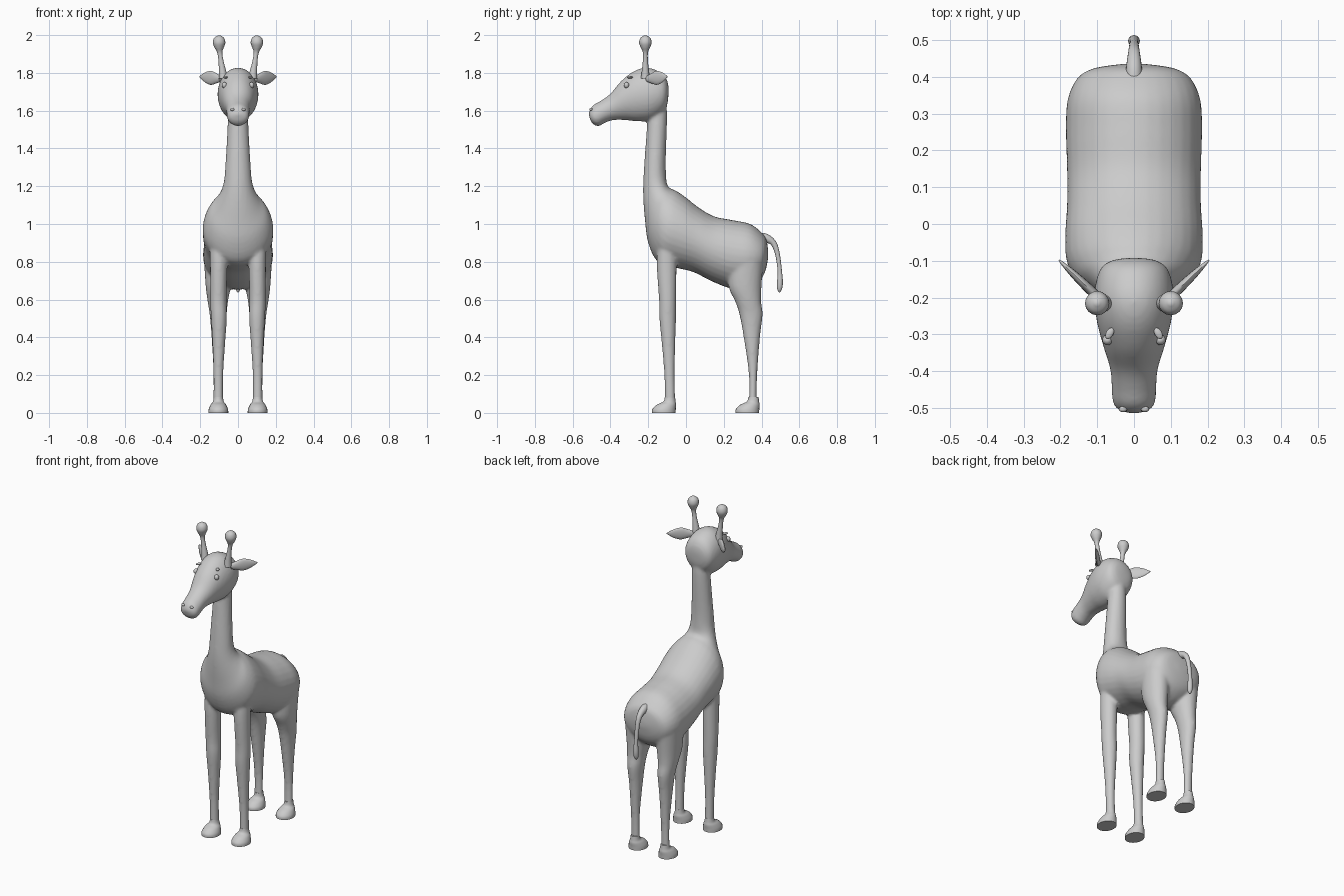
import bpy, bmesh, math
from mathutils import Vector, Matrix

STEPS = 4


def spline(a, b, c, d, t):
    return 0.5 * (2*b + (c-a)*t + (2*a-5*b+4*c-d)*t*t + (3*b-a-3*c+d)*t**3)


def loft(bm, rings, sides=24, mat=Matrix()):
    """Skin rings (y1, z1, y2, z2, half_width, x): each an ellipse spanning two profile points."""
    n = len(rings)
    fine = []
    for i in range(n - 1):
        q = [rings[max(0, min(n-1, i+k))] for k in (-1, 0, 1, 2)]
        fine += [[spline(*v, t / STEPS) for v in zip(*q)] for t in range(STEPS)]
    fine.append(rings[-1])
    loops = []
    for y1, z1, y2, z2, w, x in fine:
        c = Vector((x, (y1+y2)/2, (z1+z2)/2))
        u = Vector((0, (y1-y2)/2, (z1-z2)/2))
        loop = []
        for k in range(sides):
            a = 2 * math.pi * k / sides
            loop.append(bm.verts.new(mat @ (c + u*math.cos(a) + Vector((w*math.sin(a), 0, 0)))))
        loops.append(loop)
    for p, q in zip(loops, loops[1:]):
        for k in range(sides):
            j = (k + 1) % sides
            bm.faces.new((p[k], p[j], q[j], q[k]))
    bm.faces.new(loops[0][::-1])
    bm.faces.new(loops[-1])


def finish(bm, name):
    bmesh.ops.recalc_face_normals(bm, faces=bm.faces[:])
    me = bpy.data.meshes.new(name)
    bm.to_mesh(me)
    bm.free()
    ob = bpy.data.objects.new(name, me)
    bpy.context.collection.objects.link(ob)
    bpy.ops.object.select_all(action='DESELECT')
    ob.select_set(True)
    bpy.context.view_layer.objects.active = ob
    bpy.ops.object.shade_smooth_by_angle(angle=math.radians(50))
    return ob


def lofted(name, rings, sides=20, mat=Matrix()):
    bm = bmesh.new()
    loft(bm, rings, sides, mat)
    return finish(bm, name)


def ball(name, loc, scale, rot=0):
    bm = bmesh.new()
    m = Matrix.Translation(loc) @ Matrix.Rotation(rot, 4, 'Z') @ Matrix.Diagonal((*scale, 1))
    bmesh.ops.create_uvsphere(bm, u_segments=16, v_segments=10, radius=1, matrix=m)
    return finish(bm, name)


# torso and neck, rump to head: top/back point, belly/front point, half width
torso = [(.435, .86, .435, .82, .03), (.425, .92, .42, .75, .11), (.40, .955, .39, .70, .155),
         (.34, 1.0, .33, .66, .181), (.25, 1.02, .25, .655, .185), (.15, 1.04, .14, .695, .182),
         (.07, 1.085, .04, .745, .182), (0, 1.14, -.06, .77, .187), (-.05, 1.175, -.15, .80, .183),
         (-.085, 1.19, -.20, .90, .155), (-.10, 1.21, -.217, 1.02, .112),
         (-.105, 1.25, -.227, 1.16, .078), (-.107, 1.35, -.222, 1.30, .066),
         (-.10, 1.58, -.205, 1.54, .053), (-.11, 1.70, -.20, 1.65, .05)]
# head, nape to muzzle
head = [(-.092, 1.72, -.092, 1.70, .012), (-.10, 1.76, -.098, 1.64, .06),
        (-.13, 1.80, -.12, 1.59, .093), (-.20, 1.827, -.18, 1.55, .108),
        (-.27, 1.812, -.25, 1.543, .102), (-.34, 1.76, -.32, 1.55, .084),
        (-.40, 1.69, -.385, 1.55, .065), (-.45, 1.653, -.43, 1.535, .061),
        (-.49, 1.63, -.462, 1.518, .059), (-.51, 1.602, -.49, 1.527, .048),
        (-.515, 1.58, -.506, 1.548, .02)]
# legs from hip to ankle: front y, back y, z, half width, x
front_leg = [(-.15, -.05, .92, .05, .10), (-.155, -.05, .78, .046, .102), (-.143, -.052, .60, .043, .104),
             (-.141, -.053, .50, .042, .101), (-.127, -.057, .35, .033, .102),
             (-.115, -.06, .20, .026, .104), (-.112, -.056, .04, .026, .104)]
hind_leg = [(.22, .41, .80, .075, .105), (.225, .40, .67, .066, .105), (.26, .398, .59, .054, .107),
            (.283, .406, .52, .045, .105), (.305, .392, .40, .036, .104),
            (.333, .377, .20, .026, .104), (.332, .374, .04, .026, .104)]

# one blended skin
bm = bmesh.new()
loft(bm, [r + (0,) for r in torso], 32)
loft(bm, [r + (0,) for r in head], 32)
for s in (-1, 1):
    for leg in (front_leg, hind_leg):
        loft(bm, [(a, z, b, z, w, s*x) for a, b, z, w, x in leg])
skin = finish(bm, "body_neck_head_legs")
rm = skin.modifiers.new("blend", 'REMESH')
rm.mode = 'VOXEL'
rm.voxel_size = 0.009
rm.use_smooth_shade = True
sm = skin.modifiers.new("relax", 'SMOOTH')
sm.factor = 0.5
sm.iterations = 5

# hooves
hoof = [(-.18, -.055, 0, .053), (-.178, -.054, .02, .051), (-.155, -.052, .043, .041),
        (-.12, -.055, .06, .029), (-.112, -.058, .085, .024)]
for s, side in ((-1, "left"), (1, "right")):
    for name, dy in (("front", 0), ("hind", .442)):
        lofted(f"{name}_hoof_{side}", [(a+dy, z, b+dy, z, w, s*.104) for a, b, z, w in hoof])

    # horns with round knobs
    horn = [(1.77, .024, .078), (1.81, .019, .082), (1.87, .013, .091), (1.91, .014, .097),
            (1.935, .025, .10), (1.96, .033, .10), (1.985, .026, .10), (1.999, .005, .10)]
    lofted(f"horn_{side}", [(-.215-r, z, -.215+r, z, r, s*x) for z, r, x in horn], 16)

    # leaf shaped ears swept outward and back
    ear = [(0, .016, .012), (.03, .026, .013), (.07, .037, .012), (.11, .028, .009),
           (.14, .012, .005), (.155, .002, .002)]
    out = Vector((s*.72, .69, .08)).normalized()
    thick = out.cross(Vector((0, 0, 1))).normalized()
    up = thick.cross(out)
    m = Matrix((thick, up, out)).transposed().to_4x4()
    m.translation = (s*.092, -.205, 1.768)
    lofted(f"ear_{side}", [(-h, t, h, t, w, 0) for t, h, w in ear], 16, m)

    # eyes, brows and nostrils
    ball(f"eye_{side}", (s*.072, -.315, 1.735), (.014, .014, .016))
    ball(f"brow_{side}", (s*.066, -.297, 1.776), (.010, .017, .006), s*.5)
    ball(f"nostril_{side}", (s*.03, -.503, 1.607), (.011, .008, .008))

# tail with tuft
tail = [(.39, .955, .39, .90, .024), (.435, .945, .425, .90, .021), (.478, .905, .452, .887, .016),
        (.497, .84, .473, .835, .013), (.508, .75, .485, .75, .012), (.513, .69, .482, .69, .016),
        (.508, .655, .483, .655, .013), (.497, .638, .492, .638, .003)]
lofted("tail", [r + (0,) for r in tail], 16)
